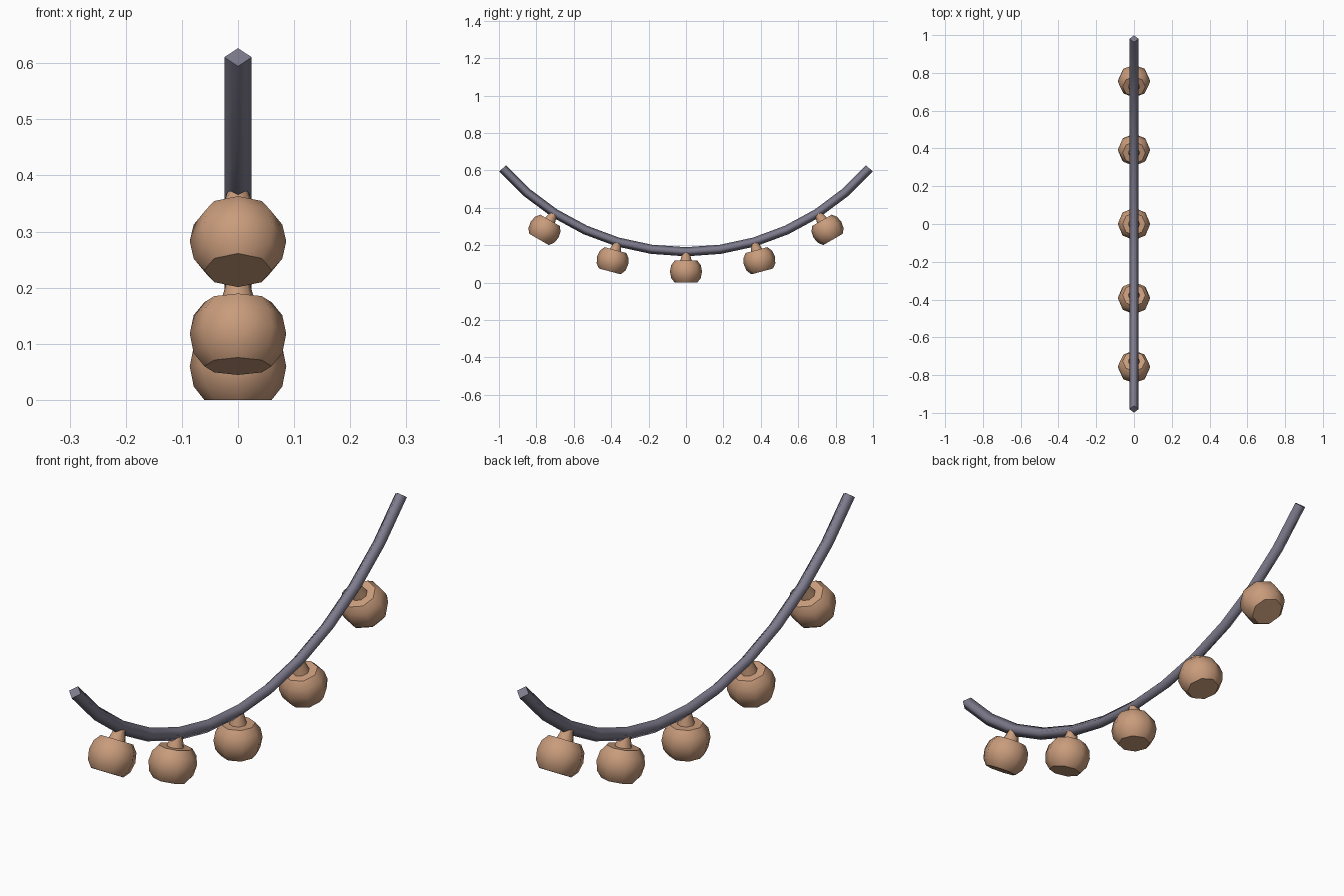
import bpy
import bmesh
import math
from mathutils import Vector, Matrix

cube = bpy.data.objects.get("Cube")
if cube:
    bpy.data.objects.remove(cube)


def make_material(name, color):
    mat = bpy.data.materials.new(name)
    mat.use_nodes = True
    mat.diffuse_color = color
    mat.node_tree.nodes["Principled BSDF"].inputs["Base Color"].default_value = color
    return mat


copper = make_material("warm copper", (0.58, 0.33, 0.20, 1))
slate = make_material("slate purple", (0.21, 0.20, 0.265, 1))


def skin_rings(name, rings, mat):
    """Join rings of points with smooth sides and close the ends with flat caps."""
    bm = bmesh.new()
    loops = [[bm.verts.new(p) for p in ring] for ring in rings]
    n = len(loops[0])
    for a, b in zip(loops, loops[1:]):
        for i in range(n):
            j = (i + 1) % n
            bm.faces.new((a[i], a[j], b[j], b[i])).smooth = True
    caps = [bm.faces.new(loops[0]), bm.faces.new(loops[-1])]
    bmesh.ops.recalc_face_normals(bm, faces=bm.faces)
    for cap in caps:
        for edge in cap.edges:
            edge.smooth = False
    mesh = bpy.data.meshes.new(name)
    bm.to_mesh(mesh)
    bm.free()
    mesh.materials.append(mat)
    obj = bpy.data.objects.new(name, mesh)
    bpy.context.collection.objects.link(obj)
    return obj


def lathe(name, profile, sides, mat):
    turns = [2 * math.pi * i / sides for i in range(sides)]
    rings = [[Vector((r * math.cos(t), r * math.sin(t), z)) for t in turns]
             for r, z in profile]
    return skin_rings(name, rings, mat)


# Hanging cord: a diamond section swept along a circular arc
ARC_RADIUS, LOW_POINT, CORD = 1.301, 0.165, 0.0245
HALF_ANGLE, STEPS = math.radians(48.9), 12
centre = Vector((0, 0, LOW_POINT + ARC_RADIUS))
cord_rings = []
for k in range(STEPS + 1):
    angle = HALF_ANGLE * (2 * k / STEPS - 1)
    out = Vector((0, math.sin(angle), -math.cos(angle)))
    side = Vector((1, 0, 0))
    mid = centre + out * ARC_RADIUS
    cord_rings.append([mid + d * CORD for d in (side, out, -side, -out)])
skin_rings("hanging_cord", cord_rings, slate)

# Bells: round bodies with a tapered neck, leaning along the cord
BODY = [(0.060, -0.060), (0.079, -0.036), (0.086, 0.0), (0.079, 0.034), (0.060, 0.058)]
NECK = [(0.031, 0.056), (0.018, 0.105)]
PLACES = [("front_outer", -0.756, 0.283, -30), ("front_inner", -0.392, 0.118, -15),
          ("middle", 0, 0.060, 0),
          ("back_inner", 0.392, 0.118, 15), ("back_outer", 0.756, 0.283, 30)]
for label, y, z, lean in PLACES:
    place = Matrix.Translation((0, y, z)) @ Matrix.Rotation(math.radians(lean), 4, "X")
    for part, profile in (("bell_body", BODY), ("bell_neck", NECK)):
        lathe(label + "_" + part, profile, 8, copper).matrix_world = place
